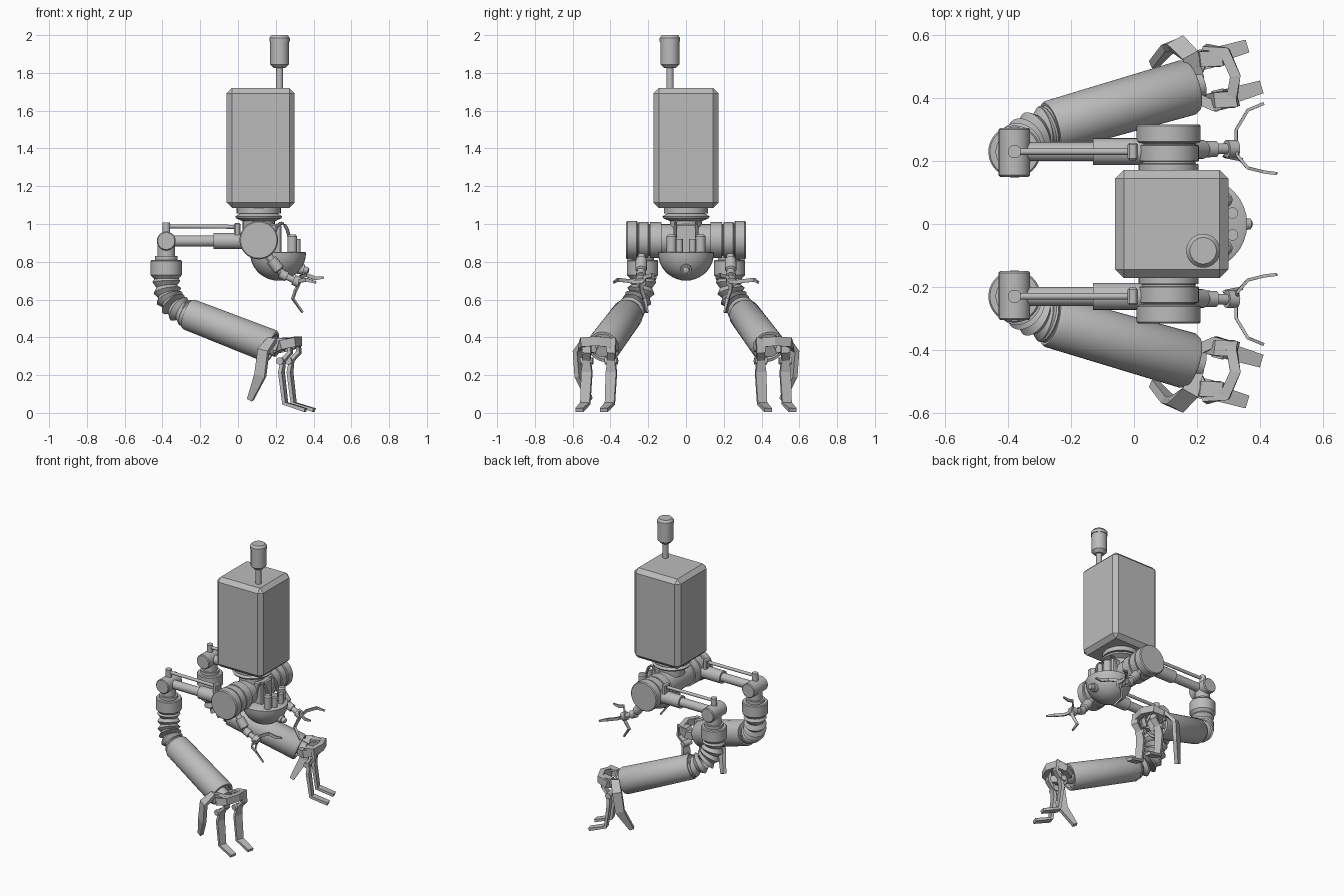
import bpy, bmesh, math
from mathutils import Vector

cube = bpy.data.objects.get("Cube")
if cube:
    bpy.data.objects.remove(cube, do_unlink=True)

GREY = (0.5, 0.5, 0.5, 1)
grey = bpy.data.materials.new("plain grey")
grey.use_nodes = True
grey.diffuse_color = GREY
grey.node_tree.nodes["Principled BSDF"].inputs["Base Color"].default_value = GREY

X, Y, Z = Vector((1, 0, 0)), Vector((0, 1, 0)), Vector((0, 0, 1))


def finish(name, bm, smooth=True):
    bmesh.ops.recalc_face_normals(bm, faces=bm.faces)
    me = bpy.data.meshes.new(name)
    bm.to_mesh(me)
    bm.free()
    me.materials.append(grey)
    if smooth:
        me.shade_smooth()
        me.set_sharp_from_angle(angle=math.radians(32))
    ob = bpy.data.objects.new(name, me)
    bpy.context.collection.objects.link(ob)
    return ob


def loft(name, rings, smooth=True):
    """Skin a list of point rings and cap both ends."""
    bm = bmesh.new()
    loops = [[bm.verts.new(p) for p in ring] for ring in rings]
    n = len(loops[0])
    for a, b in zip(loops, loops[1:]):
        for i in range(n):
            j = (i + 1) % n
            bm.faces.new((a[i], a[j], b[j], b[i]))
    bm.faces.new(loops[0])
    bm.faces.new(loops[-1])
    return finish(name, bm, smooth)


def circle(c, axis, r, n):
    u = axis.orthogonal().normalized()
    v = axis.cross(u).normalized()
    steps = [math.tau * i / n for i in range(n)]
    return [c + (u * math.cos(a) + v * math.sin(a)) * r for a in steps]


def lathe(name, base, axis, profile, n=32):
    """Turn (distance along axis, radius) pairs around an axis."""
    base, axis = Vector(base), Vector(axis).normalized()
    return loft(name, [circle(base + axis * t, axis, r, n) for t, r in profile])


def rod(name, a, b, r, n=24):
    a, b = Vector(a), Vector(b)
    return lathe(name, a, b - a, [(0, r), ((b - a).length, r)], n)


def tangents(pts):
    last = len(pts) - 1
    return [(pts[min(i + 1, last)] - pts[max(i - 1, 0)]).normalized() for i in range(last + 1)]


def bar(name, pts, widths, thick, side):
    """Flat-sided jointed strip along a path."""
    pts, side, rings = [Vector(p) for p in pts], Vector(side), []
    for p, t, w in zip(pts, tangents(pts), widths):
        s = (side - t * side.dot(t)).normalized() * w / 2
        m = t.cross(s).normalized() * thick / 2
        rings.append([p + s + m, p - s + m, p - s - m, p + s - m])
    return loft(name, rings, False)


def box(name, lo, hi, bevel=0.0):
    bm = bmesh.new()
    bmesh.ops.create_cube(bm, size=1)
    for v in bm.verts:
        v.co = [(l + h) / 2 + c * (h - l) for l, h, c in zip(lo, hi, v.co)]
    if bevel:
        bmesh.ops.bevel(bm, geom=bm.edges[:], offset=bevel, segments=1, affect='EDGES')
    return finish(name, bm, False)


def bezier(a, b, c, d, n):
    a, b, c, d = map(Vector, (a, b, c, d))
    out = []
    for i in range(n + 1):
        t = i / n
        k = 1 - t
        out.append(a * k**3 + b * 3 * k * k * t + c * 3 * k * t * t + d * t**3)
    return out


# Head box, antenna and neck
box("head_box", (-0.06, -0.172, 1.085), (0.3, 0.172, 1.72), 0.028)
rod("antenna_stem", (0.22, -0.085, 1.7), (0.22, -0.085, 1.85), 0.019)
lathe("antenna_canister", (0.22, -0.085, 1.825), Z,
      [(0, 0.03), (0.02, 0.05), (0.14, 0.05), (0.14, 0.054), (0.16, 0.054), (0.175, 0.042)])
lathe("neck", (0.11, 0, 0.97), Z,
      [(0, 0.085), (0.045, 0.085), (0.06, 0.12), (0.07, 0.125), (0.085, 0.1),
       (0.085, 0.117), (0.13, 0.117)])

# Trunk with domed belly
rod("trunk", (0.11, -0.17, 0.915), (0.11, 0.17, 0.915), 0.085)
box("trunk_front_block", (0.14, -0.06, 0.84), (0.23, 0.06, 1.0), 0.008)
R = 0.148
lathe("belly_dome", (0.212, 0, 0.848), -Z,
      [(-0.005, R - 0.01), (0, R)] +
      [(R * math.sin(math.radians(a)), R * math.cos(math.radians(a))) for a in range(10, 90, 10)]
      + [(R, 0.004)])
lathe("dome_eye", (0.3, 0, 0.77), (1, 0, -0.25),
      [(0, 0.03), (0.05, 0.028), (0.05, 0.02), (0.072, 0.017), (0.078, 0.008)], 20)

for s, label in ((1, "left"), (-1, "right")):
    def P(x, y, z):
        return Vector((x, s * y, z))

    def N(part):
        return label + "_" + part

    # Belly canisters and hose
    lathe(N("canister"), P(0.287, 0.077, 0.83), Z,
          [(0, 0.026), (0.105, 0.026), (0.115, 0.018)], 20)
    rod(N("small_canister"), P(0.313, 0.035, 0.82), P(0.313, 0.035, 0.92), 0.018, 16)
    hose = bezier(P(0.19, 0.055, 0.92), P(0.2, 0.055, 1.05), P(0.28, 0.055, 1.03),
                  P(0.275, 0.06, 0.85), 14)
    loft(N("hose"), [circle(p, t, 0.009, 10) for p, t in zip(hose, tangents(hose))])

    # Shoulder drum
    lathe(N("shoulder_drum"), P(0.11, 0.13, 0.915), (0, s, 0),
          [(0, 0.095), (0.06, 0.095), (0.062, 0.085), (0.068, 0.085), (0.07, 0.096),
           (0.12, 0.096), (0.122, 0.085), (0.126, 0.085), (0.128, 0.097), (0.133, 0.102),
           (0.181, 0.102), (0.187, 0.096)], 40)

    # Upper arm
    rod(N("upper_arm_sleeve"), P(0.08, 0.23, 0.91), P(-0.13, 0.23, 0.91), 0.043)
    rod(N("upper_arm_shaft"), P(-0.12, 0.23, 0.91), P(-0.38, 0.23, 0.91), 0.03)
    rod(N("upper_arm_piston"), P(0.0, 0.23, 0.985), P(-0.38, 0.23, 0.988), 0.011, 12)
    box(N("piston_clamp"), (-0.02, s * 0.23 - 0.028, 0.93), (0.012, s * 0.23 + 0.028, 1.005), 0.006)

    # Elbow
    lathe(N("elbow_joint"), P(-0.38, 0.15, 0.91), (0, s, 0),
          [(0, 0.045), (0.005, 0.05), (0.15, 0.05), (0.155, 0.045)])
    rod(N("elbow_pin"), P(-0.38, 0.23, 0.9), P(-0.38, 0.23, 1.008), 0.021, 20)
    lathe(N("elbow_collar"), P(-0.38, 0.23, 0.91), -Z,
          [(0, 0.047), (0.08, 0.047), (0.08, 0.06), (0.1, 0.06), (0.1, 0.078), (0.106, 0.083),
           (0.18, 0.083), (0.186, 0.078), (0.2, 0.065)], 36)

    # Ribbed bellows between elbow and forearm
    path = bezier(P(-0.38, 0.23, 0.725), P(-0.38, 0.23, 0.6), P(-0.35, 0.285, 0.56),
                  P(-0.255, 0.312, 0.52), 12)
    loft(N("elbow_bellows"), [circle(p, t, 0.055 if i % 2 == 0 else 0.074, 28)
                              for i, (p, t) in enumerate(zip(path, tangents(path)))])

    # Forearm
    a, b = P(-0.285, 0.303, 0.531), P(0.18, 0.437, 0.35)
    d = (b - a).normalized()
    L = (b - a).length
    lathe(N("forearm"), a, d,
          [(0, 0.062), (0.0, 0.071), (0.02, 0.071), (0.02, 0.079), (0.03, 0.084),
           (L - 0.012, 0.09), (L, 0.084), (L, 0.07), (L - 0.02, 0.066)], 40)
    rod(N("wrist"), b - d * 0.04, b + d * 0.035, 0.045, 20)

    # Palm bracket
    bar(N("palm_bracket"),
        [P(0.2, 0.48, 0.34), P(0.235, 0.555, 0.36), P(0.29, 0.545, 0.375), P(0.322, 0.47, 0.38),
         P(0.31, 0.39, 0.37), P(0.26, 0.375, 0.35), P(0.2, 0.4, 0.34)],
        [0.05] * 7, 0.034, Z)

    # Two long fingers with forward toes
    for n, dx, y in (("inner", 0, 0.395), ("outer", -0.045, 0.525)):
        outline = [(0.24, 0.33), (0.262, 0.385), (0.318, 0.39), (0.322, 0.32), (0.285, 0.28),
                   (0.275, 0.215), (0.295, 0.05), (0.403, 0.015)]
        drift = [0, 0, 0, 0, 0, 0, 0.008, 0.04]
        bar(N(n + "_finger"), [P(x + dx, y + k, z) for (x, z), k in zip(outline, drift)],
            [0.04, 0.05, 0.05, 0.045, 0.04, 0.058, 0.052, 0.042], 0.02, P(-0.3, 0.95, 0))
        rod(N(n + "_knuckle"), P(0.28 + dx, y - 0.032, 0.275), P(0.265 + dx, y + 0.032, 0.275),
            0.02, 12)

    # Thumb
    bar(N("thumb"),
        [P(0.2, 0.46, 0.355), P(0.18, 0.535, 0.385), P(0.135, 0.575, 0.33), P(0.118, 0.568, 0.2),
         P(0.065, 0.51, 0.07)],
        [0.045, 0.055, 0.06, 0.06, 0.03], 0.026, P(0.9, 0.4, 0))

    # Small front manipulator
    a, b, c = P(0.15, 0.235, 0.845), P(0.24, 0.238, 0.73), P(0.325, 0.24, 0.69)
    m = (b - a).length
    lathe(N("small_arm"), a, b - a,
          [(0, 0.02), (m * 0.3, 0.02), (m * 0.3, 0.03), (m * 0.75, 0.03), (m * 0.8, 0.02),
           (m, 0.02)], 20)
    lathe(N("small_wrist"), b, c - b,
          [(-0.022, 0.02), (-0.018, 0.026), (0.022, 0.026), (0.022, 0.017), (0.06, 0.017),
           (0.06, 0.028), (0.095, 0.028)], 20)
    prongs = {
        "outer": [c, P(0.325, 0.3, 0.698), P(0.362, 0.362, 0.705), P(0.412, 0.383, 0.69)],
        "inner": [c, P(0.33, 0.215, 0.72), P(0.362, 0.178, 0.73), P(0.41, 0.166, 0.712),
                  P(0.455, 0.16, 0.716)],
        "lower": [c, P(0.305, 0.235, 0.65), P(0.29, 0.22, 0.605), P(0.342, 0.205, 0.532)],
    }
    for n, pts in prongs.items():
        side = P(0.5, 0.85, 0) if n == "lower" else Z
        bar(N(n + "_prong"), pts, [0.02] * (len(pts) - 1) + [0.01], 0.01, side)
